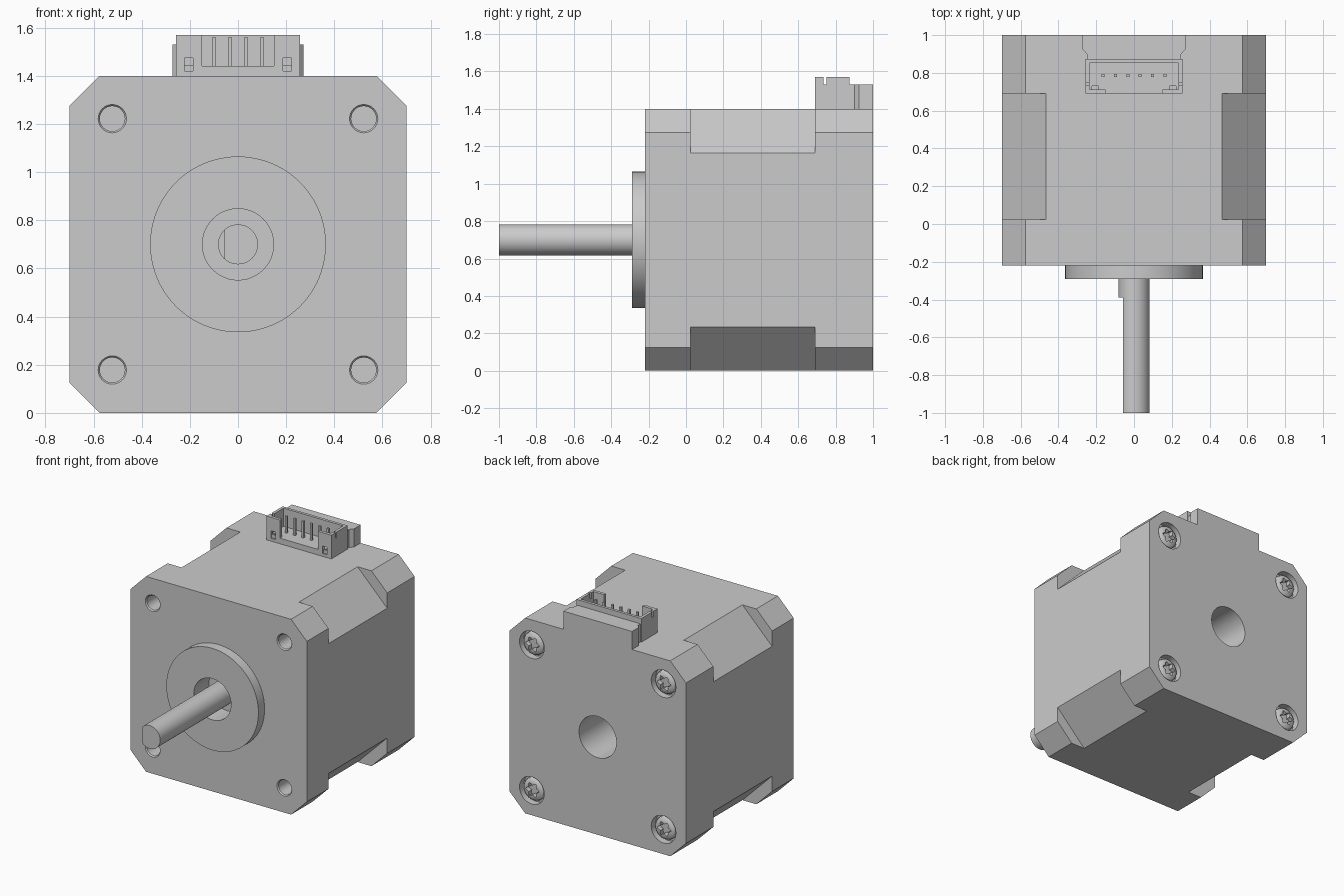
import bpy, bmesh, math
from mathutils import Vector

cube = bpy.data.objects.get("Cube")
if cube:
    bpy.data.objects.remove(cube, do_unlink=True)

grey = bpy.data.materials.new("plain grey")
grey.use_nodes = True
GREY = (0.6, 0.6, 0.6, 1)
grey.diffuse_color = GREY
grey.node_tree.nodes["Principled BSDF"].inputs["Base Color"].default_value = GREY

MID = 0.70            # height of the motor axis
FRONT, BACK = -0.22, 1.0
HALF = 0.70


def from_rings(name, rings):
    """Skin a list of equal-length vertex rings and cap both ends."""
    bm = bmesh.new()
    loops = [[bm.verts.new(p) for p in ring] for ring in rings]
    n = len(loops[0])
    for a, b in zip(loops, loops[1:]):
        for i in range(n):
            j = (i + 1) % n
            bm.faces.new((a[i], a[j], b[j], b[i]))
    bm.faces.new(loops[0])
    bm.faces.new(loops[-1])
    bmesh.ops.recalc_face_normals(bm, faces=bm.faces)
    mesh = bpy.data.meshes.new(name)
    bm.to_mesh(mesh)
    bm.free()
    mesh.materials.append(grey)
    ob = bpy.data.objects.new(name, mesh)
    bpy.context.collection.objects.link(ob)
    return ob


def prism_y(name, pts, y0, y1):
    return from_rings(name, [[(x, y, z) for x, z in pts] for y in (y0, y1)])


def prism_z(name, pts, z0, z1):
    return from_rings(name, [[(x, y, z) for x, y in pts] for z in (z0, z1)])


def box(name, x0, x1, y0, y1, z0, z1):
    return prism_z(name, [(x0, y0), (x1, y0), (x1, y1), (x0, y1)], z0, z1)


def lathe(name, profile, x=0, z=MID, n=48):
    """Turn (radius, y) points about an axis parallel to y."""
    turns = [2 * math.pi * i / n for i in range(n)]
    return from_rings(name, [[(x + r * math.cos(t), y, z + r * math.sin(t))
                              for t in turns] for r, y in profile])


def cut(target, cutter, keep=False):
    cutter.hide_render = True
    mod = target.modifiers.new("cut", 'BOOLEAN')
    mod.operation = 'DIFFERENCE'
    mod.solver = 'EXACT'
    mod.object = cutter
    bpy.context.view_layer.objects.active = target
    bpy.ops.object.modifier_apply(modifier=mod.name)
    if not keep:
        bpy.data.objects.remove(cutter, do_unlink=True)


def smooth(ob):
    bpy.ops.object.select_all(action='DESELECT')
    ob.select_set(True)
    bpy.context.view_layer.objects.active = ob
    bpy.ops.object.shade_smooth_by_angle(angle=math.radians(30))


# Motor body: square with chamfered corners
c = 0.575
octagon = [(-c, -HALF), (c, -HALF), (HALF, -c), (HALF, c),
           (c, HALF), (-c, HALF), (-HALF, c), (-HALF, -c)]
body = prism_y("motor_body", [(x, z + MID) for x, z in octagon], FRONT, BACK)

corners = [(sx, sz) for sx in (-1, 1) for sz in (-1, 1)]
for sx, sz in corners:
    # Deeper chamfer along the middle section
    wedge = [(0.445, 0.72), (0.72, 0.445), (0.72, 0.72)]
    cut(body, prism_y("wedge", [(sx * x, MID + sz * z) for x, z in wedge], 0.025, 0.69))
    # Threaded mounting hole in the front
    x, z = sx * 0.522, MID + sz * 0.522
    cut(body, lathe("hole", [(0.063, FRONT - 0.005), (0.052, FRONT + 0.008),
                             (0.052, FRONT + 0.18)], x, z, 32))
    # Counterbore in the back
    cut(body, lathe("counterbore", [(0.098, BACK + 0.01), (0.098, BACK - 0.05)], x, z, 32))

    # Pan head screw with a star socket
    screw = lathe("screw", [(0.082, BACK - 0.06), (0.082, BACK - 0.03),
                            (0.076, BACK - 0.018), (0.062, BACK - 0.009),
                            (0.05, BACK - 0.006)], x, z, 32)
    star = []
    for i in range(24):
        t = 2 * math.pi * i / 24
        r = 0.044 + 0.011 * math.cos(6 * t)
        star.append((x + r * math.cos(t), z + r * math.sin(t)))
    cut(screw, prism_y("star", star, BACK - 0.04, BACK + 0.01))
    smooth(screw)

# Raised front boss and the bores around the shaft
boss = lathe("front_boss", [(0.365, FRONT), (0.365, -0.29)], n=96)
front_bore = lathe("front_bore", [(0.148, -0.32), (0.148, -0.12)])
cut(boss, front_bore, keep=True)
cut(body, front_bore)
cut(body, lathe("back_bore", [(0.148, BACK + 0.02), (0.148, BACK - 0.4)]))
smooth(boss)
smooth(body)

# Shaft with a flat along its outer length
shaft = lathe("shaft", [(0.083, -1.0), (0.083, -0.1)])
cut(shaft, box("flat", -0.2, -0.057, -1.1, -0.39, 0.5, 0.9))
smooth(shaft)

# Connector: back tab, open housing and pins
TOP = 2 * MID
half_tab = [(0.25, 0.87), (0.25, 0.9), (0.272, 0.925), (0.272, BACK)]
prism_z("connector_tab", half_tab + [(-x, y) for x, y in reversed(half_tab)], TOP, 1.53)

housing = box("connector_housing", -0.257, 0.257, 0.69, 0.873, TOP, 1.57)
cut(housing, box("cavity", -0.236, 0.236, 0.712, 0.853, 1.44, 1.6))
cut(housing, box("front_opening", -0.15, 0.15, 0.65, 0.75, 1.44, 1.6))
cut(housing, box("side_slots", -0.3, 0.3, 0.735, 0.75, 1.53, 1.6))
for s in (-1, 1):
    a, b = sorted((s * 0.187, s * 0.223))
    cut(housing, box("window", a, b, 0.68, 0.73, 1.42, 1.474))
    box("latch_ledge", a, b, 0.7, 0.712, 1.42, 1.445)

for i in range(6):
    x = (i - 2.5) * 0.066
    box("connector_pin", x - 0.008, x + 0.008, 0.777, 0.793, 1.43, 1.56)
